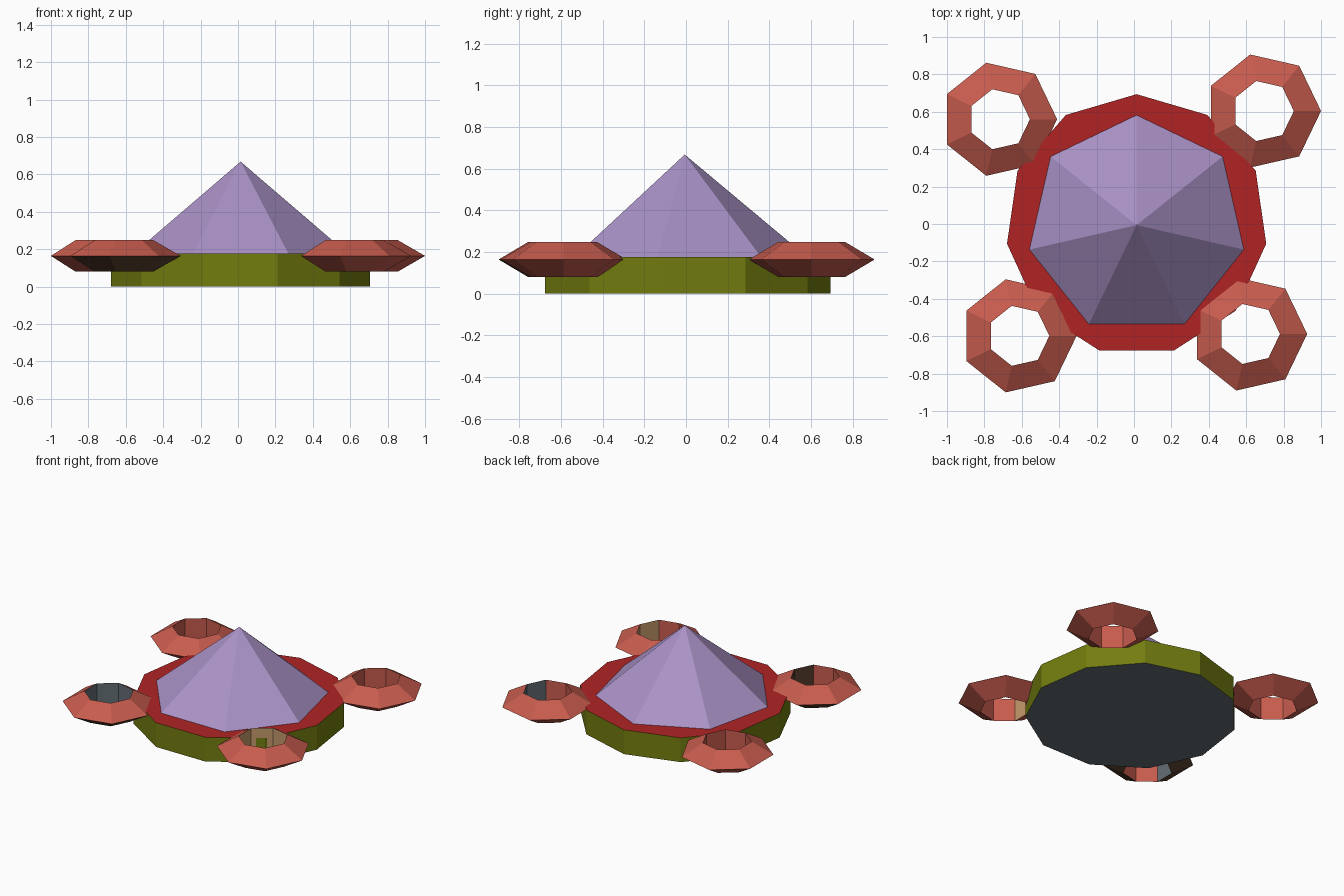
import bpy, bmesh, math

if "Cube" in bpy.data.objects:
    bpy.data.objects.remove(bpy.data.objects["Cube"])


def mat(name, r, g, b):
    m = bpy.data.materials.new(name)
    lin = [((c / 255 + 0.055) / 1.055) ** 2.4 if c > 10 else c / 255 / 12.92 for c in (r, g, b)]
    m.diffuse_color = (*lin, 1)
    m.use_nodes = True
    m.node_tree.nodes["Principled BSDF"].inputs["Base Color"].default_value = m.diffuse_color
    return m


OLIVE = mat("olive", 115, 125, 15)
RED = mat("red", 176, 35, 36)
GREY = mat("slate_grey", 100, 110, 117)
PURPLE = mat("lilac", 170, 146, 198)
BRICK = mat("brick", 200, 92, 78)
TAN = mat("tan", 200, 155, 108)
BROWN = mat("dark_brown", 90, 64, 46)


def finish(name, bm, mats, rule=None):
    bm.normal_update()
    if rule:
        for f in bm.faces:
            f.material_index = rule(f)
    me = bpy.data.meshes.new(name)
    bm.to_mesh(me)
    bm.free()
    for m in mats:
        me.materials.append(m)
    ob = bpy.data.objects.new(name, me)
    bpy.context.collection.objects.link(ob)
    return ob


def circle(bm, n, rad, x, y, z, start):
    return [bm.verts.new((x + rad * math.cos(start + k * math.tau / n),
                          y + rad * math.sin(start + k * math.tau / n), z)) for k in range(n)]


CX, CY, TOP = 0.014, -0.006, 0.176

# eleven-sided base: olive sides, red top, grey underside
bm = bmesh.new()
low = circle(bm, 11, 0.70, CX, CY, 0, math.pi / 2)
high = circle(bm, 11, 0.70, CX, CY, TOP, math.pi / 2)
for k in range(11):
    j = (k + 1) % 11
    bm.faces.new((low[k], low[j], high[j], high[k]))
bm.faces.new(high)
bm.faces.new(low[::-1])
finish("base", bm, [OLIVE, RED, GREY],
       lambda f: 1 if f.normal.z > 0.5 else 2 if f.normal.z < -0.5 else 0)

# seven-sided pointed roof
bm = bmesh.new()
rim = circle(bm, 7, 0.588, CX, CY, TOP, math.pi / 2)
tip = bm.verts.new((CX, CY, 0.668))
for k in range(7):
    bm.faces.new((rim[k], rim[(k + 1) % 7], tip))
bm.faces.new(rim[::-1])
finish("roof", bm, [PURPLE])


# seven-sided rings with a triangular section
def ring(name, x, y, accent, accent_faces, under=BRICK, extra=()):
    big, small, z = 0.213, 0.097, 0.164
    bm = bmesh.new()
    loops = []
    for a in (0, 120, 240):
        a = math.radians(a)
        loops.append(circle(bm, 7, big + small * math.cos(a), x, y, z + small * math.sin(a), 0))
    for s in range(3):                      # upper, inner wall, lower
        a, b = loops[s], loops[(s + 1) % 3]
        for k in range(7):
            j = (k + 1) % 7
            f = bm.faces.new((a[k], a[j], b[j], b[k]))
            if s == 1 and k in accent_faces:
                f.material_index = 1
            elif s == 2 or (s == 1 and k in extra):
                f.material_index = 2
    finish(name, bm, [BRICK, accent, under])


ring("ring_back_right", 0.69, 0.604, GREY, (0, 6))
ring("ring_back_left", -0.721, 0.56, BRICK, ())
ring("ring_front_right", 0.616, -0.588, TAN, (0, 1, 2, 3, 6))
ring("ring_front_left", -0.617, -0.598, GREY, (1, 2, 3), BROWN, (0, 6))
